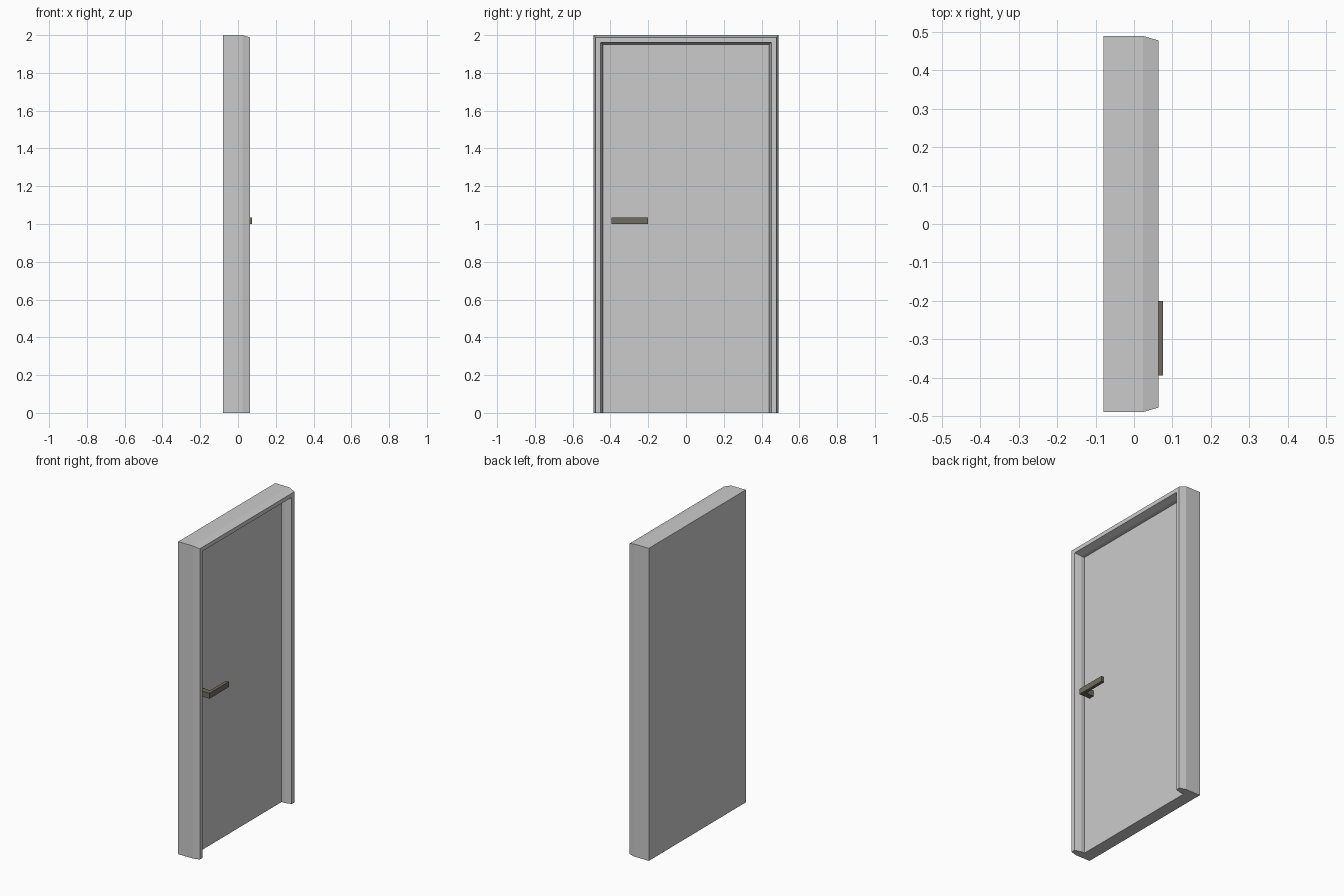
import bpy
import bmesh
from mathutils import Vector

cube = bpy.data.objects.get("Cube")
if cube:
    bpy.data.objects.remove(cube, do_unlink=True)


def material(name, rgb):
    mat = bpy.data.materials.new(name)
    mat.use_nodes = True
    mat.diffuse_color = (*rgb, 1)
    mat.node_tree.nodes["Principled BSDF"].inputs["Base Color"].default_value = (*rgb, 1)
    return mat


def add_object(name, bm, mat):
    bmesh.ops.recalc_face_normals(bm, faces=bm.faces)
    mesh = bpy.data.meshes.new(name)
    bm.to_mesh(mesh)
    bm.free()
    mesh.materials.append(mat)
    obj = bpy.data.objects.new(name, mesh)
    bpy.context.collection.objects.link(obj)
    return obj


grey = material("light grey paint", (0.6, 0.6, 0.6))
dark = material("dark metal", (0.16, 0.15, 0.12))

BACK, PANEL, BEVEL, FRONT = -0.08, 0.0, 0.023, 0.064
HALF, HEIGHT, WIDTH, INSET = 0.49, 2.0, 0.05, 0.012

# Frame and panel: one profile of (x, distance in from the outer edge)
# swept up one side, over the head and down the other
profile = [(BACK, 0), (BEVEL, 0), (FRONT, INSET), (FRONT, WIDTH - INSET),
           (BEVEL, WIDTH), (PANEL, WIDTH)]
bm = bmesh.new()
stations = []
for side, top in ((-1, 0), (-1, 1), (1, 1), (1, 0)):
    stations.append([bm.verts.new((x, side * (HALF - d), top * (HEIGHT - d)))
                     for x, d in profile])
for a, b in zip(stations, stations[1:]):
    for i in range(len(profile) - 1):
        bm.faces.new((a[i], a[i + 1], b[i + 1], b[i]))
bm.faces.new([s[0] for s in stations])
bm.faces.new([s[-1] for s in stations])
bm.faces.new(stations[0] + stations[-1][::-1])
add_object("door_and_frame", bm, grey)

# Handle: L-shaped outline seen from above, extruded upward
LEVER_BACK, LEVER_FRONT = 0.055, 0.075
START, STEM_END, END = -0.395, -0.36, -0.2
outline = [(PANEL, START), (LEVER_FRONT, START), (LEVER_FRONT, END),
           (LEVER_BACK, END), (LEVER_BACK, STEM_END), (PANEL, STEM_END)]
bm = bmesh.new()
base = bm.faces.new([bm.verts.new((x, y, 1.0)) for x, y in outline])
grown = bmesh.ops.extrude_face_region(bm, geom=[base])
verts = [v for v in grown["geom"] if isinstance(v, bmesh.types.BMVert)]
bmesh.ops.translate(bm, verts=verts, vec=Vector((0, 0, 0.035)))
add_object("lever_handle", bm, dark)
